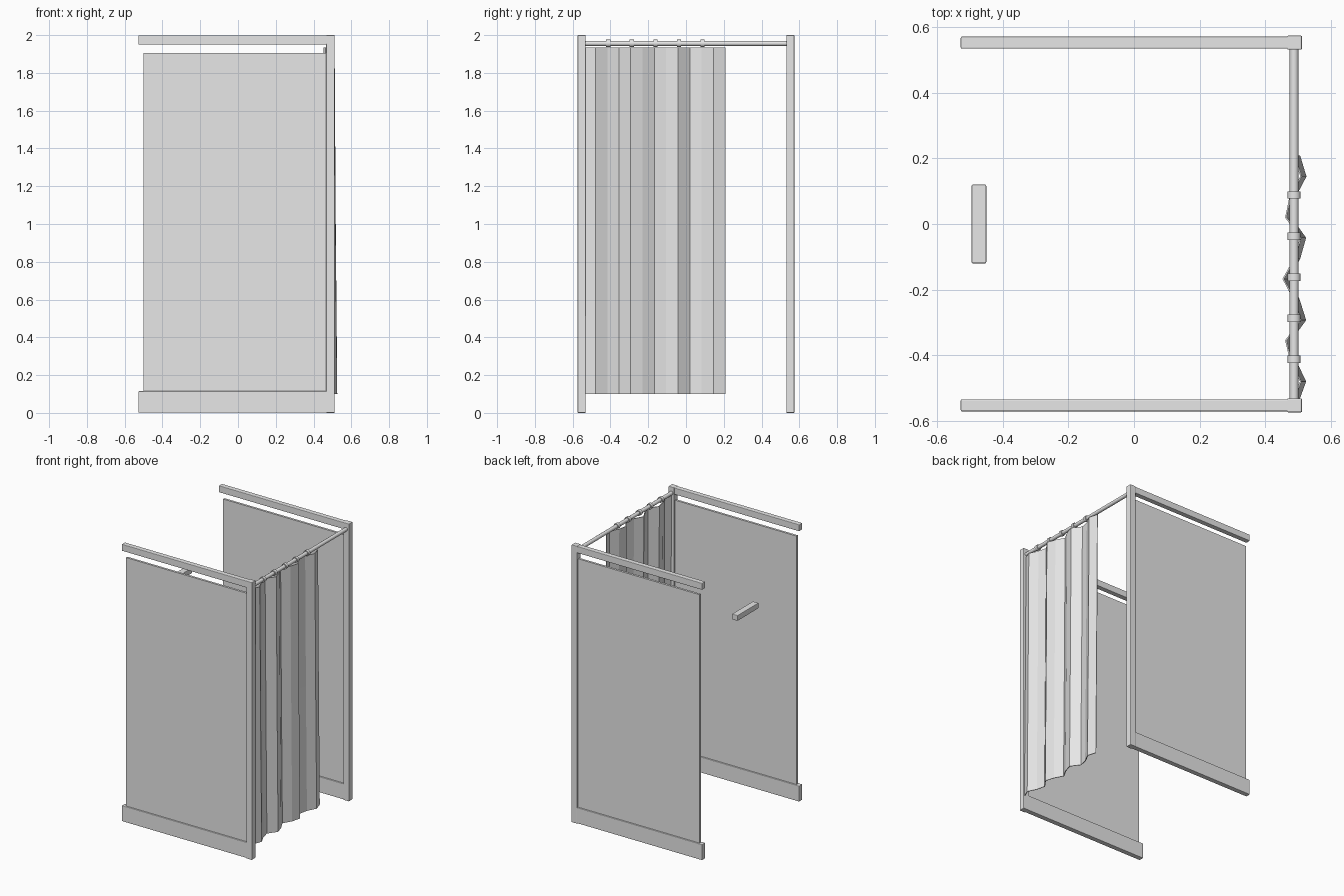
import bpy, bmesh, math
from mathutils import Vector

cube = bpy.data.objects.get("Cube")
if cube:
    bpy.data.objects.remove(cube, do_unlink=True)

# One plain grey for every part
grey = bpy.data.materials.new("light_grey")
grey.use_nodes = True
grey.diffuse_color = (0.8, 0.8, 0.8, 1)
grey.node_tree.nodes["Principled BSDF"].inputs["Base Color"].default_value = (0.8, 0.8, 0.8, 1)


def finish(name, bm):
    mesh = bpy.data.meshes.new(name)
    bm.to_mesh(mesh)
    bm.free()
    mesh.materials.append(grey)
    obj = bpy.data.objects.new(name, mesh)
    bpy.context.collection.objects.link(obj)
    return obj


def box(name, low, high, bevel=0.0):
    low, high = Vector(low), Vector(high)
    bm = bmesh.new()
    bmesh.ops.create_cube(bm, size=1)
    bmesh.ops.scale(bm, vec=high - low, verts=bm.verts)
    bmesh.ops.translate(bm, vec=(low + high) / 2, verts=bm.verts)
    obj = finish(name, bm)
    if bevel:
        mod = obj.modifiers.new("soft_edges", "BEVEL")
        mod.width = bevel
        mod.segments = 2
    return obj


def rod(name, x, y, z, radius, length, sides):
    # Cylinder lying along y
    bm = bmesh.new()
    bmesh.ops.create_cone(bm, cap_ends=True, segments=sides, radius1=radius,
                          radius2=radius, depth=length)
    obj = finish(name, bm)
    obj.rotation_euler.x = math.pi / 2
    obj.location = (x, y, z)
    bpy.ops.object.select_all(action="DESELECT")
    obj.select_set(True)
    bpy.context.view_layer.objects.active = obj
    bpy.ops.object.shade_smooth_by_angle(angle=math.radians(40))
    return obj


# Two mirrored side walls: post, rails and panel
WALL = 0.5525
for side, s in (("front", -1), ("back", 1)):
    y = s * WALL

    def slab(part, x0, x1, half, z0, z1, bevel=0.0):
        box(f"{side}_{part}", (x0, y - half, z0), (x1, y + half, z1), bevel)

    slab("post", 0.467, 0.512, 0.0215, 0, 2, 0.004)
    slab("top_rail", -0.528, 0.48, 0.0185, 1.95, 1.998, 0.004)
    slab("base_rail", -0.528, 0.48, 0.0185, 0.002, 0.115, 0.004)
    slab("panel", -0.5, 0.48, 0.008, 0.1, 1.905)

# Grab handle opposite the curtain
box("handle", (-0.495, -0.12, 1.545), (-0.45, 0.12, 1.585), 0.004)

# Curtain rod and rings
rod("curtain_rod", 0.488, 0, 1.956, 0.0135, 1.07, 16)
for i in range(5):
    rod(f"curtain_ring_{i + 1}", 0.488, -0.412 + 0.125 * i, 1.956, 0.02, 0.022, 16)

# Pleated curtain: one fold line every step, leaning outward towards the hem
folds = [0.485, 0.508, 0.478, 0.463, 0.508, 0.488, 0.455,
         0.49, 0.508, 0.463, 0.476, 0.509, 0.49]
bm = bmesh.new()
columns = []
for i, x in enumerate(folds):
    y = -0.5425 + 0.0625 * i
    columns.append([bm.verts.new((x + lean, y, z))
                    for z, lean in ((0.1, 0.014), (1.0, 0.006), (1.935, 0))])
for a, b in zip(columns, columns[1:]):
    for k in range(2):
        bm.faces.new((a[k], b[k], b[k + 1], a[k + 1]))
curtain = finish("curtain", bm)
thick = curtain.modifiers.new("cloth_thickness", "SOLIDIFY")
thick.thickness = 0.005
thick.offset = 0
